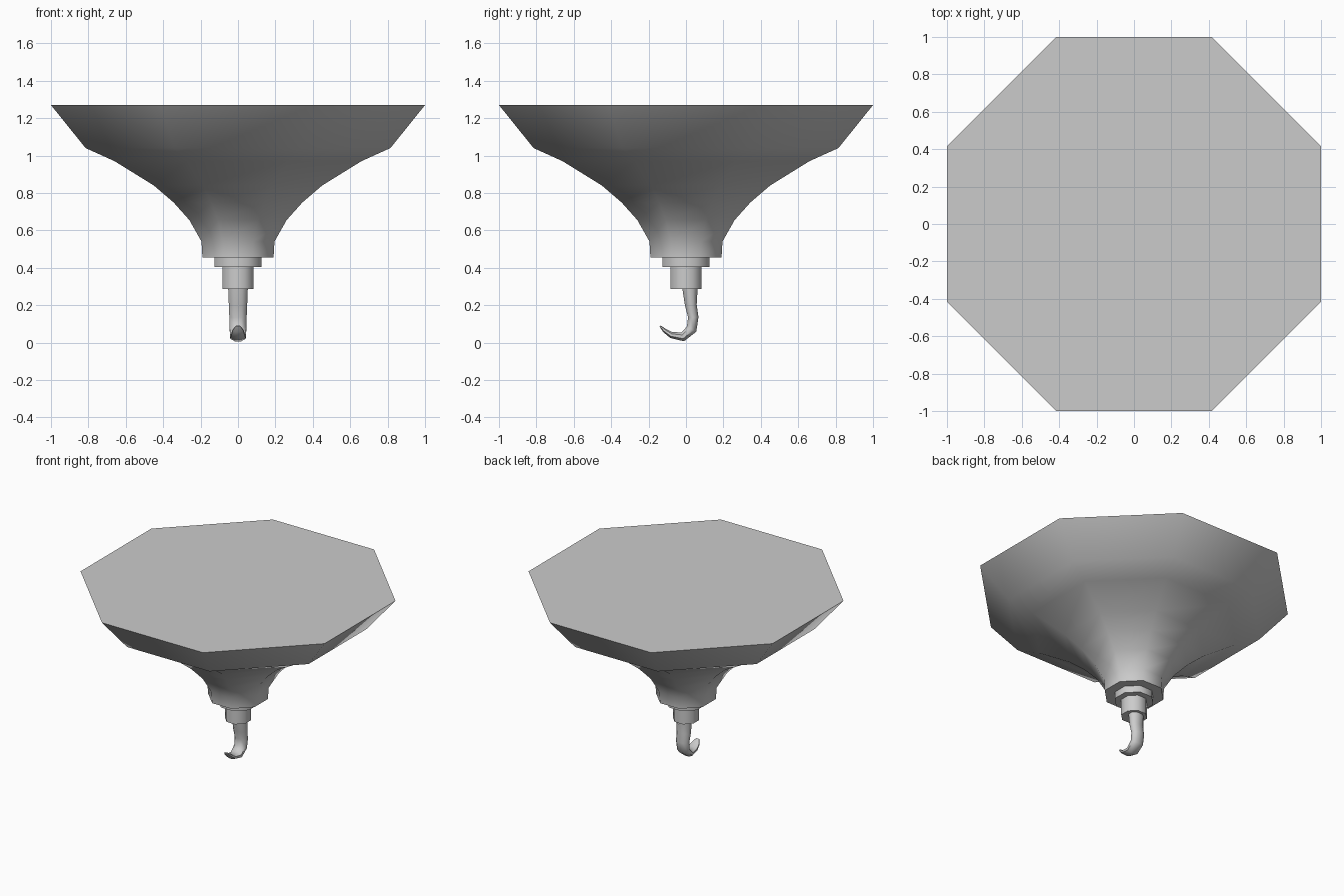
import bpy, bmesh
from math import pi, cos, sin, radians
from mathutils import Vector

if "Cube" in bpy.data.objects:
    bpy.data.objects.remove(bpy.data.objects["Cube"])

SIDES = 8


def skin(name, rings, angle):
    """Bridge a list of vertex rings into a closed, capped solid."""
    bm = bmesh.new()
    loops = [[bm.verts.new(p) for p in ring] for ring in rings]
    for a, b in zip(loops, loops[1:]):
        n = len(a)
        for i in range(n):
            j = (i + 1) % n
            bm.faces.new((a[i], a[j], b[j], b[i]))
    bm.faces.new(loops[0])
    bm.faces.new(loops[-1])
    bmesh.ops.recalc_face_normals(bm, faces=bm.faces)
    mesh = bpy.data.meshes.new(name)
    bm.to_mesh(mesh)
    bm.free()
    obj = bpy.data.objects.new(name, mesh)
    bpy.context.collection.objects.link(obj)
    bpy.ops.object.select_all(action='DESELECT')
    obj.select_set(True)
    bpy.context.view_layer.objects.active = obj
    bpy.ops.object.shade_smooth_by_angle(angle=radians(angle))
    return obj


def octagon(apothem, z):
    r = apothem / cos(pi / SIDES)
    return [(r * cos((i + .5) * 2 * pi / SIDES), r * sin((i + .5) * 2 * pi / SIDES), z)
            for i in range(SIDES)]


def lathe(name, profile):
    return skin(name, [octagon(a, z) for a, z in profile], 50)


# flared ceiling canopy
lathe("canopy", [(.19, .455), (.195, .54), (.26, .655), (.345, .75), (.45, .84),
                 (.66, .97), (.815, 1.04), (1.0, 1.27)])

# stepped collars under the canopy
lathe("upper_collar", [(.125, .405), (.125, .46)])
lathe("lower_collar", [(.083, .287), (.083, .41)])

# hook: y, z of the centre line, half thickness in the bend plane, half width in x
path = [(.021, .295, .045, .057), (.026, .20, .034, .053), (.039, .135, .030, .050),
        (.030, .072, .031, .048), (-.018, .031, .027, .046), (-.078, .040, .018, .040),
        (-.115, .065, .012, .032), (-.138, .088, .005, .014)]
rings = []
for k, (y, z, t, w) in enumerate(path):
    y0, z0 = path[max(k - 1, 0)][:2]
    y1, z1 = path[min(k + 1, len(path) - 1)][:2]
    d = Vector((0, y1 - y0, z1 - z0)).normalized()
    if k == 0:
        d = Vector((0, 0, -1))
    side = Vector((0, -d.z, d.y))
    rings.append([Vector((0, y, z)) + Vector((w * cos(a), 0, 0)) + side * t * sin(a)
                  for a in [(i + .5) * 2 * pi / SIDES for i in range(SIDES)]])
skin("hook", rings, 60)
